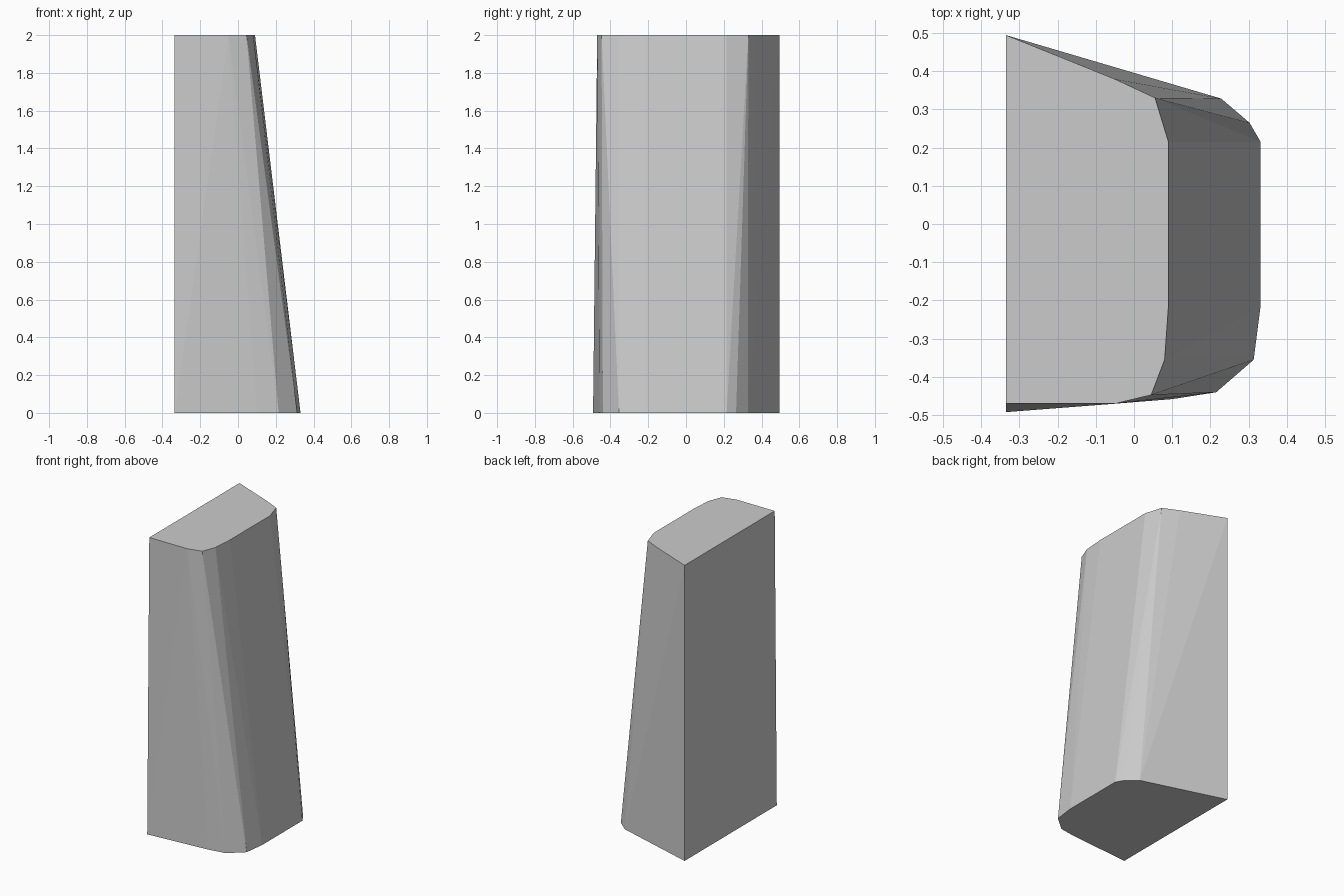
import bpy, bmesh, math

if "Cube" in bpy.data.objects:
    bpy.data.objects.remove(bpy.data.objects["Cube"])

# Bottom and top outlines of the tapered block (x, y)
bottom = [(-0.335, -0.492), (0.10, -0.458), (0.215, -0.44), (0.313, -0.355), (0.331, -0.215),
          (0.331, 0.215), (0.302, 0.265), (0.228, 0.328), (-0.335, 0.494)]
top = [(-0.335, -0.47), (-0.05, -0.47), (0.045, -0.447), (0.08, -0.355), (0.09, -0.215),
       (0.09, 0.215), (0.055, 0.33), (-0.05, 0.379), (-0.335, 0.494)]

# Wrap a convex skin around the two outlines
bm = bmesh.new()
for outline, z in ((bottom, 0), (top, 2)):
    for x, y in outline:
        bm.verts.new((x, y, z))
hull = bmesh.ops.convex_hull(bm, input=bm.verts[:])
spare = [v for v in bm.verts if not v.link_faces]
bmesh.ops.delete(bm, geom=spare, context='VERTS')
bmesh.ops.dissolve_limit(bm, angle_limit=math.radians(0.1), verts=bm.verts[:], edges=bm.edges[:])
bmesh.ops.recalc_face_normals(bm, faces=bm.faces[:])

# Flat-shaded block
mesh = bpy.data.meshes.new("tapered_block")
bm.to_mesh(mesh)
bm.free()
bpy.context.collection.objects.link(bpy.data.objects.new("tapered_block", mesh))
